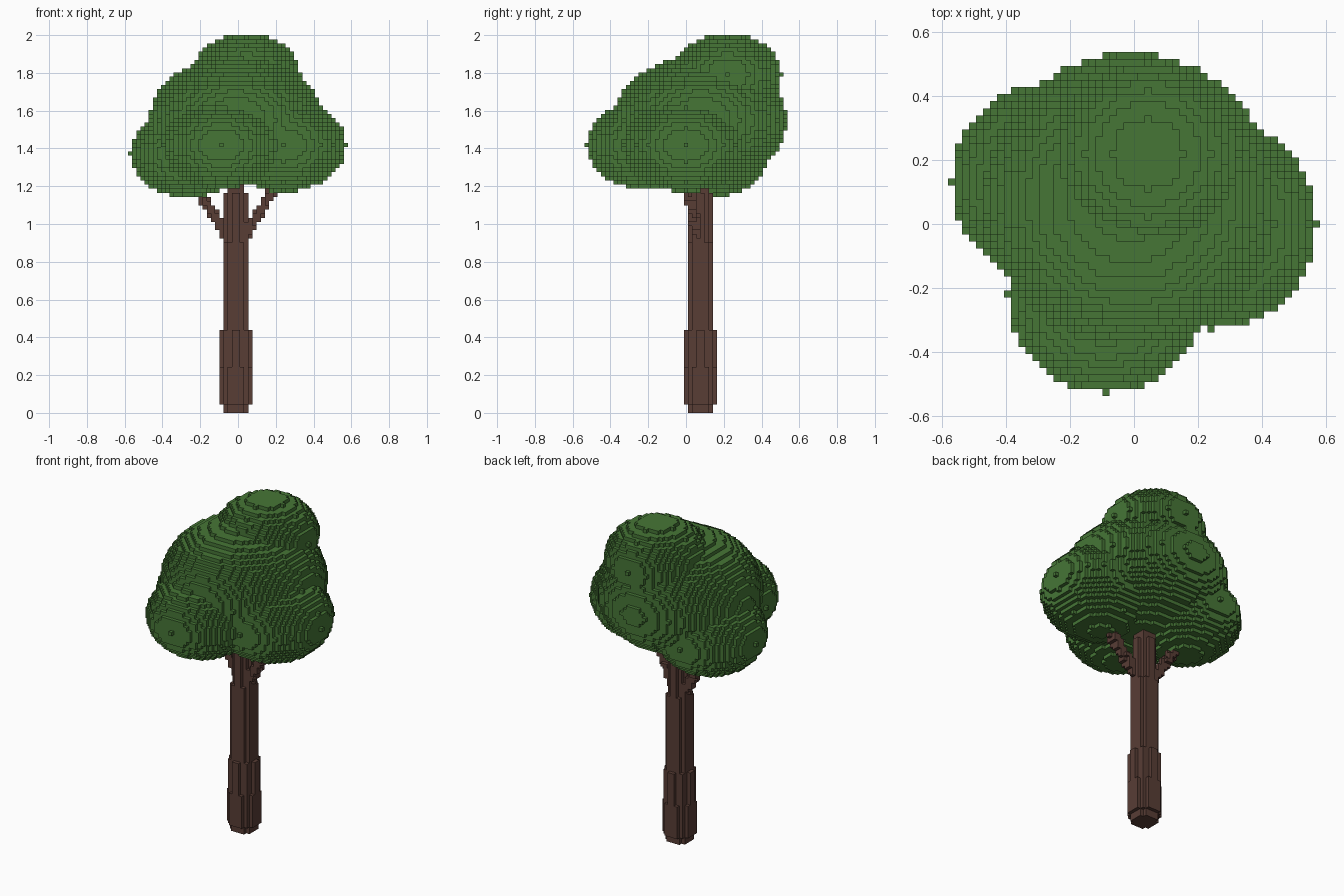
import bpy
import bmesh
from math import ceil, floor
from mathutils import Vector

old = bpy.data.objects.get("Cube")
if old:
    bpy.data.objects.remove(old, do_unlink=True)

LAYERS = 91
UNIT = 2 / LAYERS
SQUASH = 0.75  # leaf lobes are flattened in height


def make_material(name, rgb):
    mat = bpy.data.materials.new(name)
    mat.use_nodes = True
    colour = (*rgb, 1)
    mat.diffuse_color = colour
    mat.node_tree.nodes["Principled BSDF"].inputs["Base Color"].default_value = colour
    return mat


def ball(center, radius, squash=1.0):
    """Grid cells inside a flattened ball."""
    spans = [range(floor(c - radius), ceil(c + radius) + 1) for c in center]
    cx, cy, cz = center
    return {(x, y, z) for x in spans[0] for y in spans[1] for z in spans[2]
            if (x - cx) ** 2 + (y - cy) ** 2 + ((z - cz) / squash) ** 2
            <= radius ** 2 + 0.001}


def branch(start, end, radius):
    """Grid cells along a straight round limb."""
    start, end = Vector(start), Vector(end)
    steps = 2 * ceil((end - start).length)
    cells = set()
    for i in range(steps + 1):
        cells |= ball(start.lerp(end, i / steps), radius)
    return cells


def disc(center, radius, z):
    """Grid cells in one round layer."""
    cx, cy = center
    reach = ceil(radius) + 1
    return {(x, y, z)
            for x in range(floor(cx) - reach, ceil(cx) + reach + 1)
            for y in range(floor(cy) - reach, ceil(cy) + reach + 1)
            if (x - cx) ** 2 + (y - cy) ** 2 <= radius ** 2}


def build(name, cells, solid, mat):
    """Mesh only the cell faces that border empty space."""
    bm = bmesh.new()
    verts = {}

    def vert(corner):
        if corner not in verts:
            x, y, z = corner
            verts[corner] = bm.verts.new(
                ((x - 0.5) * UNIT, (y - 0.5) * UNIT, z * UNIT))
        return verts[corner]

    for cell in sorted(cells):
        for axis in range(3):
            u, v = (axis + 1) % 3, (axis + 2) % 3
            for side in (0, 1):
                beyond = list(cell)
                beyond[axis] += 2 * side - 1
                if tuple(beyond) in solid:
                    continue
                loop = []
                for du, dv in ((0, 0), (1, 0), (1, 1), (0, 1)):
                    corner = list(cell)
                    corner[axis] += side
                    corner[u] += du
                    corner[v] += dv
                    loop.append(vert(tuple(corner)))
                bm.faces.new(loop if side else loop[::-1])
    mesh = bpy.data.meshes.new(name)
    bm.to_mesh(mesh)
    bm.free()
    mesh.materials.append(mat)
    obj = bpy.data.objects.new(name, mesh)
    bpy.context.collection.objects.link(obj)


# Leaf lobes: centre and radius in grid cells
lobes = [
    ((-0.5, 3.5, 70), 20.8),  # main crown
    ((2, 10, 81), 13),        # top
    ((-4, -10, 64), 14),      # front
    ((11, 0, 64), 15),        # left
    ((-12, 6, 62), 14),       # right
]
leaves = set()
for center, radius in lobes:
    leaves |= ball(center, radius, SQUASH)

# Tapered trunk with a narrower foot
trunk_center = (-0.5, 3.5)
trunk = disc(trunk_center, 2.95, 0) | disc(trunk_center, 3.4, 1)
for z in range(2, 57):
    trunk |= disc(trunk_center, 4.13 - 0.03 * z, z)
trunk -= leaves

# Two limbs reaching into the side lobes
limbs = branch((-2, 4, 41), (-10, 5.5, 54), 1.3)
limbs |= branch((1, 3, 41), (9.5, 0.3, 55), 1.3)
limbs -= leaves | trunk

solid = leaves | trunk | limbs
green = make_material("leaf green", (0.061, 0.181, 0.037))
brown = make_material("bark brown", (0.098, 0.047, 0.036))
build("leaf_crown", leaves, solid, green)
build("trunk", trunk, solid, brown)
build("branches", limbs, solid, brown)
